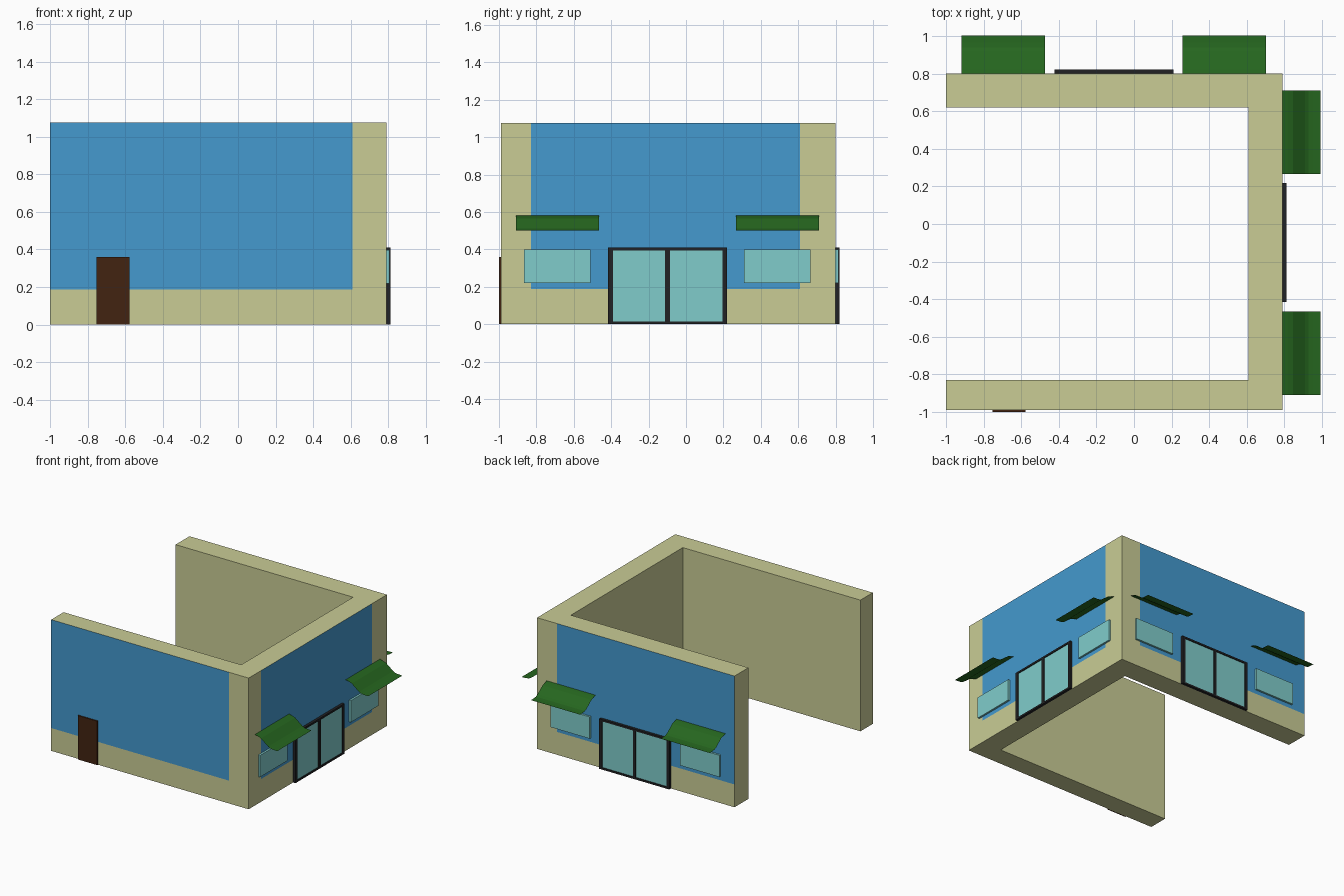
import bpy, bmesh
from mathutils import Vector

if "Cube" in bpy.data.objects:
    bpy.data.objects.remove(bpy.data.objects["Cube"])


def material(name, rgb):
    m = bpy.data.materials.new(name)
    m.diffuse_color = [(c / 255) ** 2.2 for c in rgb] + [1.0]
    m.use_nodes = True
    m.node_tree.nodes["Principled BSDF"].inputs["Base Color"].default_value = m.diffuse_color
    return m


CREAM = material("cream_plaster", (200, 203, 148))
BLUE = material("blue_paint", (70, 152, 205))
GLASS = material("pale_glass", (127, 203, 202))
DARK = material("dark_frame", (38, 38, 40))
GREEN = material("green_canvas", (42, 102, 36))
BROWN = material("brown_wood", (68, 40, 24))


def finish(name, bm, *mats):
    me = bpy.data.meshes.new(name)
    bm.to_mesh(me)
    bm.free()
    for m in mats:
        me.materials.append(m)
    ob = bpy.data.objects.new(name, me)
    bpy.context.collection.objects.link(ob)
    return ob


def add_box(bm, a, b):
    a, b = Vector(a), Vector(b)
    r = bmesh.ops.create_cube(bm, size=1)
    for v in r["verts"]:
        v.co = [(a[i] + b[i]) / 2 + v.co[i] * abs(b[i] - a[i]) for i in range(3)]


def boxes(name, mat, place, spans):
    bm = bmesh.new()
    for a, b in spans:
        add_box(bm, place(*a), place(*b))
    return finish(name, bm, mat)


# U-shaped walls, open on the left
X0, X1, Y0, Y1, H = -1.0, 0.79, -0.99, 0.80, 1.075
outline = [(X0, Y0), (X1, Y0), (X1, Y1), (X0, Y1),
           (X0, 0.62), (0.61, 0.62), (0.61, -0.83), (X0, -0.83)]
bm = bmesh.new()
base = bm.faces.new([bm.verts.new((x, y, 0)) for x, y in outline])
ext = bmesh.ops.extrude_face_region(bm, geom=[base], use_keep_orig=True)
for v in ext["geom"]:
    if isinstance(v, bmesh.types.BMVert):
        v.co.z = H
bmesh.ops.recalc_face_normals(bm, faces=bm.faces)


# blue paint: cut the outer faces and colour the upper fields
def cut(normal, co):
    faces = [f for f in bm.faces if abs(f.normal.z) < 0.5 and
             (f.calc_center_median().x > X1 - 0.01 or
              not Y0 + 0.01 < f.calc_center_median().y < Y1 - 0.01)]
    geom = set(faces)
    for f in faces:
        geom.update(f.edges)
        geom.update(f.verts)
    bmesh.ops.bisect_plane(bm, geom=list(geom), plane_no=normal, plane_co=co)


cut((0, 0, 1), (0, 0, 0.187))
cut((1, 0, 0), (0.61, 0, 0))
cut((0, 1, 0), (0, -0.83, 0))
cut((0, 1, 0), (0, 0.61, 0))
for f in bm.faces:
    c, n = f.calc_center_median(), f.normal
    if c.z > 0.187 and abs(n.z) < 0.5:
        side = n.x > 0.9 and c.x > X1 - 0.01 and -0.83 < c.y < 0.61
        ends = abs(n.y) > 0.9 and c.x < 0.61 and (c.y < Y0 + 0.01 or c.y > Y1 - 0.01)
        f.material_index = int(side or ends)
finish("walls", bm, CREAM, BLUE)

# plain front door
boxes("front_door", BROWN, lambda x, y, z: (x, y, z),
      [((-0.752, -1.0, 0), (-0.577, Y0, 0.36))])

# awning drop: distance from the wall, height
PROFILE = [(0, 0.582), (0.027, 0.575), (0.055, 0.565), (0.09, 0.538),
           (0.12, 0.515), (0.14, 0.505), (0.165, 0.502), (0.203, 0.5)]


def awning(name, place, u):
    bm = bmesh.new()
    rows = [[bm.verts.new(place(u + s * 0.222, d, z)) for s in (-1, 1)] for d, z in PROFILE]
    for a, b in zip(rows, rows[1:]):
        f = bm.faces.new((a[0], a[1], b[1], b[0]))
        f.normal_update()
        if f.normal.z < 0:
            f.normal_flip()
    finish(name, bm, GREEN)


# glazed facades: u runs along the wall, d outward from it
facades = {"right": lambda u, d, z: (X1 + d, u, z),
           "back": lambda u, d, z: (u - 0.008, Y1 + d, z)}
for side, place in facades.items():
    L, R, T, M, W = -0.416, 0.219, 0.41, -0.099, 0.025
    boxes(side + "_sliding_door_frame", DARK, place,
          [((L, 0, 0), (L + W, 0.022, T)),
           ((R - W, 0, 0), (R, 0.022, T)),
           ((M - W / 2, 0, 0.015), (M + W / 2, 0.022, T - 0.015)),
           ((L + W, 0, T - 0.015), (R - W, 0.022, T)),
           ((L + W, 0, 0), (R - W, 0.022, 0.015))])
    boxes(side + "_sliding_door_glass", GLASS, place,
          [((L + W, 0, 0.015), (M - W / 2, 0.015, T - 0.015)),
           ((M + W / 2, 0, 0.015), (R - W, 0.015, T - 0.015))])
    for tag, u in (("a", -0.688), ("b", 0.488)):
        boxes(f"{side}_window_{tag}", GLASS, place,
              [((u - 0.178, 0, 0.22), (u + 0.178, 0.016, 0.398))])
        awning(f"{side}_awning_{tag}", place, u)
